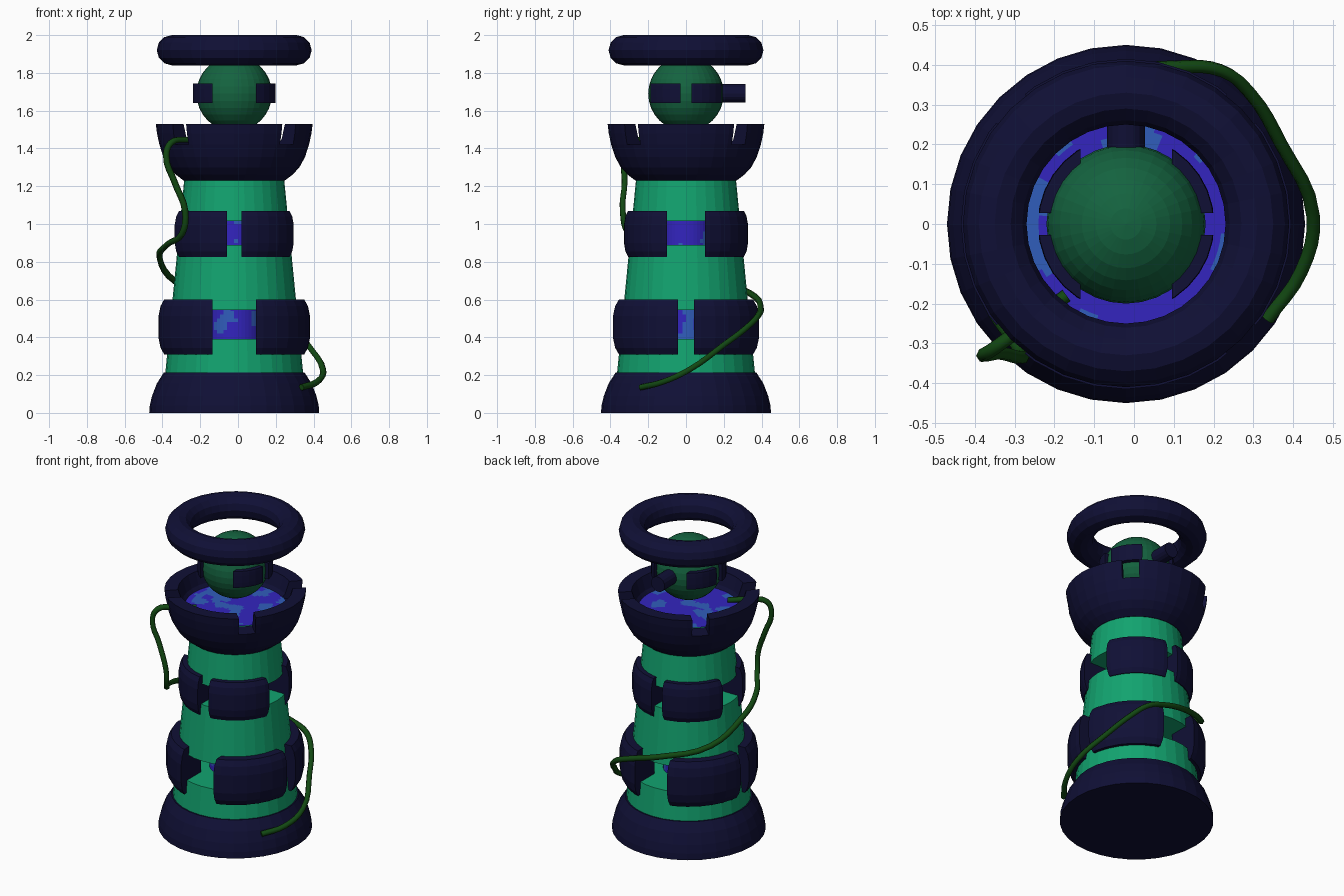
import bpy, bmesh, math
from mathutils import Vector, noise

if "Cube" in bpy.data.objects:
    bpy.data.objects.remove(bpy.data.objects["Cube"])

CX = -0.02   # tower axis
N = 32


def mat(name, c):
    m = bpy.data.materials.new(name)
    m.diffuse_color = (*c, 1)
    m.use_nodes = True
    m.node_tree.nodes["Principled BSDF"].inputs["Base Color"].default_value = m.diffuse_color
    return m


NAVY = mat("dark_navy", (0.005, 0.005, 0.036))
GREEN = mat("sea_green", (0.006, 0.37, 0.16))
DEEP = mat("deep_green", (0.007, 0.125, 0.05))
BLUE = mat("violet_blue", (0.033, 0.018, 0.52))
LIGHT = mat("light_blue", (0.03, 0.11, 0.5))
VINE = mat("vine_green", (0.006, 0.065, 0.006))


def finish(name, bm, *mats):
    bmesh.ops.recalc_face_normals(bm, faces=bm.faces)
    me = bpy.data.meshes.new(name)
    bm.to_mesh(me)
    bm.free()
    for m in mats:
        me.materials.append(m)
    ob = bpy.data.objects.new(name, me)
    bpy.context.collection.objects.link(ob)
    return ob


def lathe(name, profile, m, closed=False):
    """Spin (radius, z) points about the tower axis; open profiles get caps."""
    bm = bmesh.new()
    rings = []
    for r, z in profile:
        rings.append([bm.verts.new((CX + r * math.cos(2 * math.pi * i / N),
                                    r * math.sin(2 * math.pi * i / N), z)) for i in range(N)])
    pairs = list(zip(rings, rings[1:]))
    if closed:
        pairs.append((rings[-1], rings[0]))
    for a, b in pairs:
        for i in range(N):
            j = (i + 1) % N
            bm.faces.new((a[i], a[j], b[j], b[i]))
    if not closed:
        bm.faces.new(rings[0])
        bm.faces.new(rings[-1])
    return finish(name, bm, m)


def cut(ob, boxes):
    """Cut boxes (size, z centre, turn) through the tower axis out of ob."""
    for size, z, turn in boxes:
        bm = bmesh.new()
        bmesh.ops.create_cube(bm, size=1)
        c = finish("cutter", bm)
        c.scale = size
        c.location = (CX, 0, z)
        c.rotation_euler.z = turn
        c.hide_render = True
        mod = ob.modifiers.new("cut", 'BOOLEAN')
        mod.operation = 'DIFFERENCE'
        mod.solver = 'EXACT'
        mod.object = c
        bpy.context.view_layer.update()
        dg = bpy.context.evaluated_depsgraph_get()
        new = bpy.data.meshes.new_from_object(ob.evaluated_get(dg))
        ob.modifiers.clear()
        ob.data = new
        bpy.data.objects.remove(c)


def body_r(z):
    return 0.365 - 0.098 * (z - 0.21)


# Base foot
lathe("base", [(0.45, 0), (0.447, 0.04), (0.435, 0.09), (0.41, 0.155), (0.373, 0.213)], NAVY)

# Tapered tower drums, separated by open window slots
for name, z0, z1 in (("lower_drum", 0.2, 0.39), ("middle_drum", 0.545, 0.89), ("upper_drum", 1.015, 1.25)):
    lathe(name, [(body_r(z0), z0), (body_r(z1), z1)], GREEN)


# Segmented collars around the slots, cut by a front-back and a left-right slot
def collar(name, z0, z1, r, rc, ri, half_x, half_y):
    b = (z1 - z0) * 0.3
    prof = [(ri, z0), (rc, z0), (rc + (r - rc) * 0.65, z0 + b * 0.4), (r, z0 + b),
            (r, z1 - b), (rc + (r - rc) * 0.65, z1 - b * 0.4), (rc, z1), (ri, z1)]
    ob = lathe(name, prof, NAVY, True)
    zc = (z0 + z1) / 2
    cut(ob, [((half_x * 2, 2, 0.6), zc, 0), ((2, half_y * 2, 0.6), zc, 0)])


collar("lower_collar", 0.31, 0.6, 0.405, 0.375, 0.22, 0.115, 0.042)
collar("upper_collar", 0.825, 1.07, 0.332, 0.31, 0.18, 0.038, 0.1)
collar("orb_collar", 1.64, 1.745, 0.222, 0.22, 0.185, 0.115, 0.028)

# Crown bowl with four diagonal notches
crown = lathe("crown", [(0.255, 1.23), (0.268, 1.23), (0.31, 1.262), (0.345, 1.3), (0.375, 1.355),
                        (0.396, 1.42), (0.409, 1.48), (0.415, 1.53), (0.335, 1.53),
                        (0.31, 1.45), (0.27, 1.4), (0.255, 1.3)], NAVY, True)
cut(crown, [((2, 0.1, 0.3), 1.57, math.radians(a)) for a in (45, 135)])


# Blue inner parts with light patches
def patch(bm, seed):
    for f in bm.faces:
        p = f.calc_center_median()
        f.material_index = int(noise.noise(p * 11 + Vector((seed, 0, 0))) > 0.2)


bm = bmesh.new()
rows = [[bm.verts.new((CX + 0.15 * math.cos(2 * math.pi * i / 48),
                       0.15 * math.sin(2 * math.pi * i / 48), 0.3 + 0.02 * k)) for i in range(48)]
        for k in range(41)]
for a, b in zip(rows, rows[1:]):
    for i in range(48):
        bm.faces.new((a[i], a[(i + 1) % 48], b[(i + 1) % 48], b[i]))
patch(bm, 3.3)
finish("inner_core", bm, BLUE, LIGHT)

bm = bmesh.new()
mid = bm.verts.new((CX, 0, 1.43))
rows = [[bm.verts.new((CX + 0.02 * k * math.cos(2 * math.pi * i / 64),
                       0.02 * k * math.sin(2 * math.pi * i / 64), 1.43)) for i in range(64)]
        for k in range(1, 16)]
for i in range(64):
    bm.faces.new((mid, rows[0][i], rows[0][(i + 1) % 64]))
    for a, b in zip(rows, rows[1:]):
        bm.faces.new((a[i], b[i], b[(i + 1) % 64], a[(i + 1) % 64]))
patch(bm, 7.1)
finish("crown_pool", bm, BLUE, LIGHT)

# Floating orb with a rear spout
bm = bmesh.new()
bmesh.ops.create_uvsphere(bm, u_segments=32, v_segments=16, radius=0.2)
bmesh.ops.translate(bm, verts=bm.verts, vec=(CX, 0, 1.69))
finish("orb", bm, DEEP)
bpy.ops.mesh.primitive_cylinder_add(vertices=16, radius=0.048, depth=0.14,
                                    location=(CX, 0.245, 1.692), rotation=(math.pi / 2, 0, 0))
bpy.context.object.name = "orb_spout"
bpy.context.object.data.materials.append(NAVY)

# Halo ring
lathe("halo_ring", [(0.33 + 0.08 * math.cos(math.pi * k / 6), 1.92 + 0.08 * math.sin(math.pi * k / 6))
                    for k in range(12)], NAVY, True)

# Vine winding from the crown notch around the back to the base
path = [(-0.17, -0.18, 1.44), (-0.28, -0.26, 1.445), (-0.355, -0.315, 1.43), (-0.38, -0.33, 1.36),
        (-0.335, -0.325, 1.22), (-0.28, -0.335, 1.07), (-0.295, -0.305, 0.95), (-0.37, -0.19, 0.895),
        (-0.415, 0.03, 0.82), (-0.33, 0.22, 0.695), (-0.08, 0.365, 0.615), (0.12, 0.395, 0.56),
        (0.22, 0.385, 0.52), (0.29, 0.33, 0.46), (0.37, 0.2, 0.36), (0.45, 0.02, 0.23),
        (0.42, -0.12, 0.165), (0.335, -0.24, 0.135)]
cu = bpy.data.curves.new("vine", 'CURVE')
cu.dimensions = '3D'
cu.bevel_depth = 0.017
cu.bevel_resolution = 1
cu.resolution_u = 4
cu.use_fill_caps = True
sp = cu.splines.new('BEZIER')
sp.bezier_points.add(len(path) - 1)
for bp, p in zip(sp.bezier_points, path):
    bp.co = p
    bp.handle_left_type = bp.handle_right_type = 'AUTO'
cu.materials.append(VINE)
bpy.context.collection.objects.link(bpy.data.objects.new("vine", cu))
